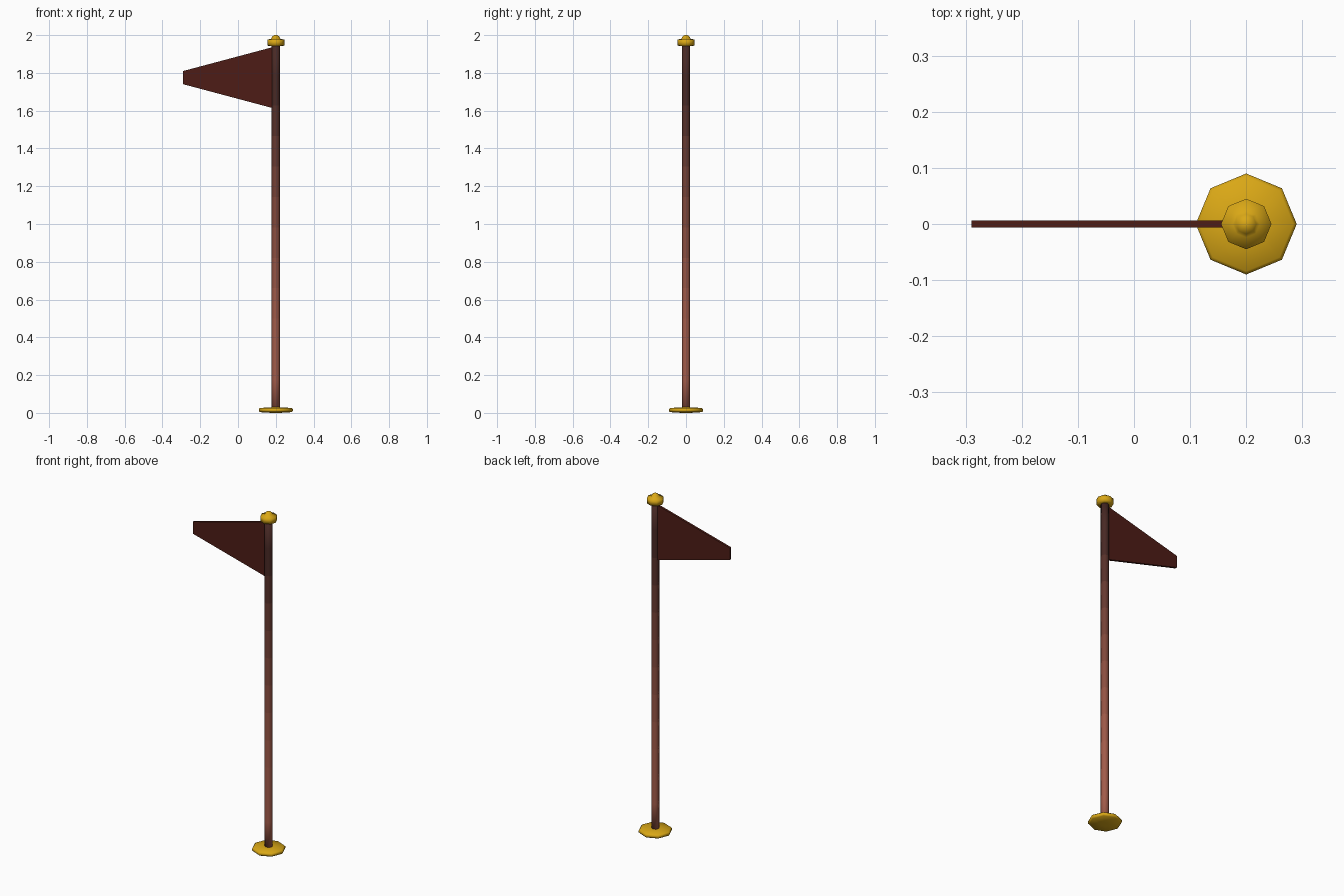
import bpy, bmesh, math

if "Cube" in bpy.data.objects:
    bpy.data.objects.remove(bpy.data.objects["Cube"])

SIDES = 8
POLE_X = 0.2


def material(name, rgb):
    m = bpy.data.materials.new(name)
    m.diffuse_color = (*rgb, 1)
    m.use_nodes = True
    m.node_tree.nodes["Principled BSDF"].inputs["Base Color"].default_value = m.diffuse_color
    return m


def finish(name, bm, mats, smooth):
    bmesh.ops.recalc_face_normals(bm, faces=bm.faces)
    me = bpy.data.meshes.new(name)
    bm.to_mesh(me)
    bm.free()
    for m in mats:
        me.materials.append(m)
    for p in me.polygons:
        p.use_smooth = smooth
    ob = bpy.data.objects.new(name, me)
    bpy.context.collection.objects.link(ob)
    return ob


def lathe(name, profile, mats, bands=False):
    """Eight-sided turned shape from (radius, z) pairs, closed by end caps."""
    bm = bmesh.new()
    rings = []
    for r, z in profile:
        rings.append([bm.verts.new((POLE_X + r * math.cos(math.tau * i / SIDES),
                                    r * math.sin(math.tau * i / SIDES), z))
                      for i in range(SIDES)])
    for k, (a, b) in enumerate(zip(rings, rings[1:])):
        for i in range(SIDES):
            j = (i + 1) % SIDES
            f = bm.faces.new((a[i], a[j], b[j], b[i]))
            f.material_index = k if bands else 0
    bm.faces.new(rings[0][::-1])
    cap = bm.faces.new(rings[-1])
    cap.material_index = len(mats) - 1
    bmesh.ops.remove_doubles(bm, verts=bm.verts, dist=1e-5)
    return finish(name, bm, mats, True)


gold = material("gold", (0.70, 0.39, 0.008))
cloth = material("dark_red_cloth", (0.075, 0.012, 0.008))

# Pole, fading from light brown below to dark brown at the top
light, dark = (0.36, 0.105, 0.068), (0.065, 0.022, 0.018)
N = 12
fade = []
for k in range(N):
    t = min(1, max(0, ((k + 0.5) / N - 0.25) / 0.6))
    fade.append(material(f"pole_wood_{k}",
                         [a + (b - a) * t for a, b in zip(light, dark)]))
lathe("pole", [(0.022, 0.015 + 1.935 * k / N) for k in range(N + 1)], fade, True)

# Base disc
lathe("base", [(0.022, 0.0), (0.084, 0.004), (0.09, 0.01), (0.09, 0.02),
               (0.084, 0.026), (0.02, 0.03)], [gold])

# Finial with a small domed knob
lathe("finial", [(0.02, 1.942), (0.045, 1.944), (0.045, 1.976), (0.024, 1.981),
                 (0.018, 1.993), (0.007, 2.0)], [gold])

# Tapered pennant
bm = bmesh.new()
outline = [(0.19, 1.612), (0.19, 1.938), (-0.29, 1.81), (-0.29, 1.74)]
face = bm.faces.new([bm.verts.new((x, -0.0065, z)) for x, z in outline])
ext = bmesh.ops.extrude_face_region(bm, geom=[face])
bmesh.ops.translate(bm, vec=(0, 0.013, 0),
                    verts=[g for g in ext["geom"] if isinstance(g, bmesh.types.BMVert)])
finish("pennant", bm, [cloth], False)
